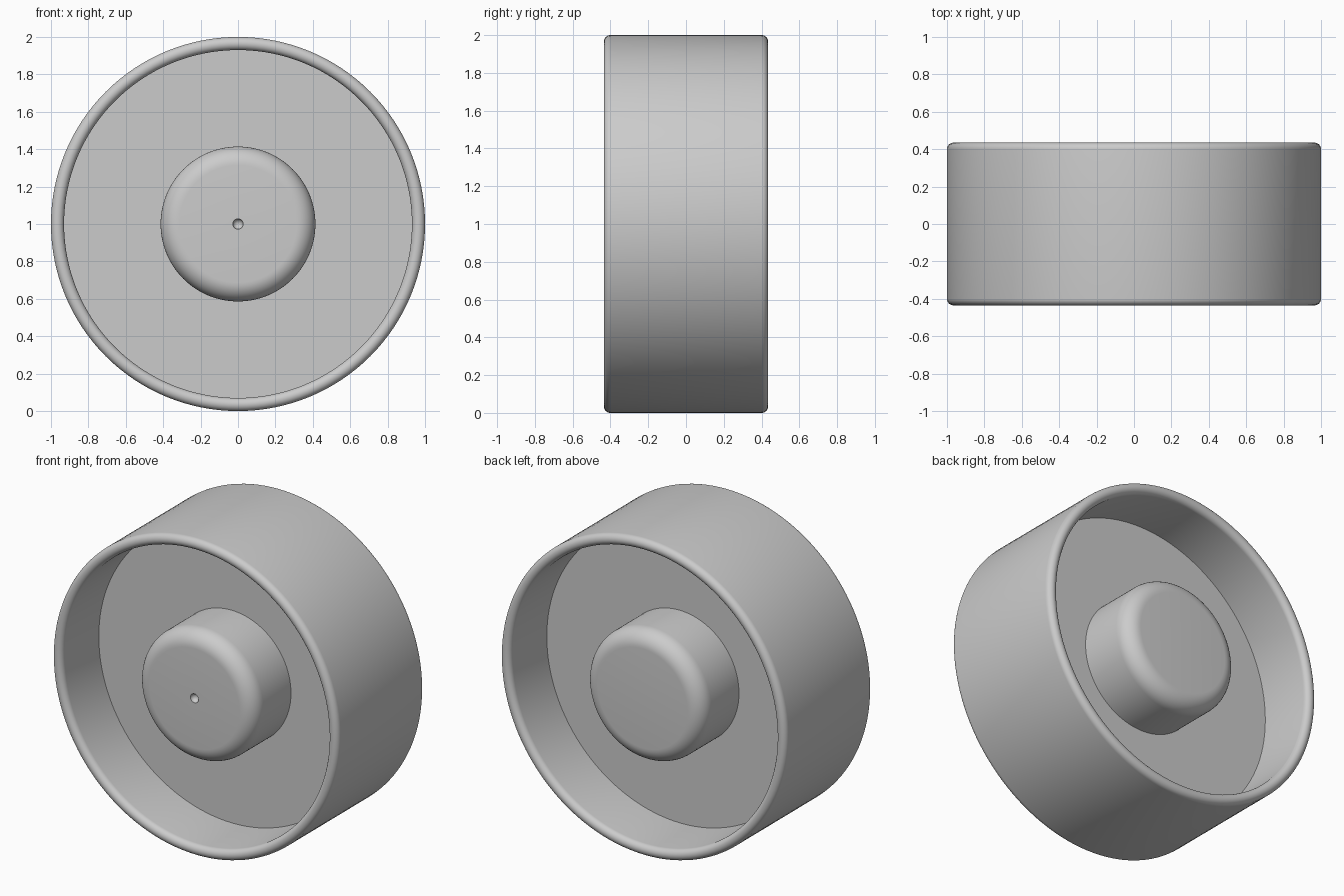
import bpy
import bmesh
from math import sin, cos, pi
from mathutils import Matrix, Vector

cube = bpy.data.objects.get("Cube")
if cube:
    bpy.data.objects.remove(cube, do_unlink=True)

SEGMENTS = 128
HALF_WIDTH = 0.435
WEB_HALF = 0.062
OUTER_R, INNER_R = 1.0, 0.93
HUB_R, HUB_FILLET = 0.414, 0.1
DIMPLE_R = 0.028

grey = bpy.data.materials.new("plain grey")
grey.use_nodes = True
colour = (0.6, 0.6, 0.6, 1)
grey.diffuse_color = colour
grey.node_tree.nodes["Principled BSDF"].inputs["Base Color"].default_value = colour


def arc(radius, depth, size, start, end, steps):
    """Points (radius, depth) along a circular arc in the half section."""
    angles = [start + (end - start) * i / steps for i in range(steps + 1)]
    return [(radius + size * cos(a), depth + size * sin(a)) for a in angles]


def half_section(dimple):
    """One side of the wheel, from the axis out to the tread."""
    if dimple:
        points = arc(0, HALF_WIDTH, DIMPLE_R, -pi / 2, 0, 6)
    else:
        points = [(0, HALF_WIDTH)]
    # rounded hub
    points += arc(HUB_R - HUB_FILLET, HALF_WIDTH - HUB_FILLET, HUB_FILLET, pi / 2, 0, 10)
    # web between hub and rim
    points += [(HUB_R, WEB_HALF), (INNER_R, WEB_HALF)]
    # fully rounded rim lip
    lip = (OUTER_R - INNER_R) / 2
    points += arc(INNER_R + lip, HALF_WIDTH - lip, lip, pi, 0, 14)
    return points


# Wheel: a closed section revolved about the y axis
front = [(r, -d) for r, d in half_section(True)]
back = half_section(False)
section = front + back[::-1]

bm = bmesh.new()
verts = [bm.verts.new((r, y, 0)) for r, y in section]
edges = [bm.edges.new(pair) for pair in zip(verts, verts[1:])]
bmesh.ops.spin(bm, geom=verts + edges, cent=Vector(), axis=(0, 1, 0),
               angle=2 * pi, steps=SEGMENTS)
bmesh.ops.remove_doubles(bm, verts=bm.verts, dist=0.0001)
bmesh.ops.recalc_face_normals(bm, faces=bm.faces)
bmesh.ops.transform(bm, matrix=Matrix.Translation((0, 0, OUTER_R)), verts=bm.verts)

mesh = bpy.data.meshes.new("wheel")
bm.to_mesh(mesh)
bm.free()
mesh.materials.append(grey)
wheel = bpy.data.objects.new("wheel", mesh)
bpy.context.collection.objects.link(wheel)

bpy.ops.object.select_all(action="DESELECT")
wheel.select_set(True)
bpy.context.view_layer.objects.active = wheel
bpy.ops.object.shade_smooth_by_angle()
